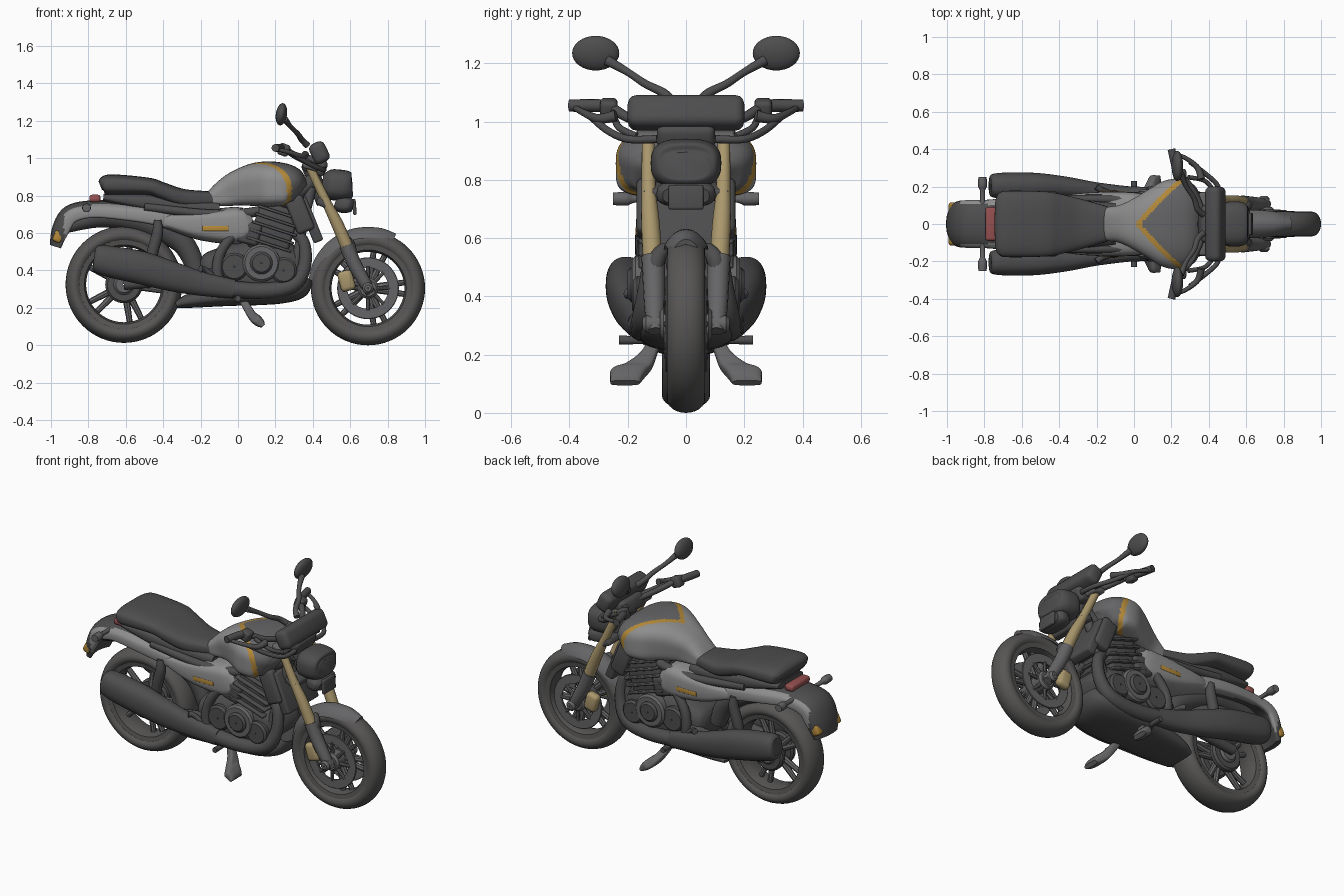
import bpy, bmesh, math
from mathutils import Vector, Matrix, Quaternion

if "Cube" in bpy.data.objects:
    bpy.data.objects.remove(bpy.data.objects["Cube"])

def material(name, rgb):
    m = bpy.data.materials.new(name)
    m.diffuse_color = (*rgb, 1)
    m.use_nodes = True
    m.node_tree.nodes["Principled BSDF"].inputs["Base Color"].default_value = m.diffuse_color
    return m

DARK = material("dark", (0.075, 0.075, 0.078))
RUBBER = material("rubber", (0.095, 0.092, 0.09))
SILVER = material("silver", (0.27, 0.27, 0.27))
STEEL = material("steel", (0.13, 0.13, 0.135))
GOLD = material("gold", (0.40, 0.31, 0.15))
AMBER = material("amber", (0.45, 0.25, 0.04))
RED = material("red", (0.3, 0.08, 0.08))

def finish(bm, name, mat, mirror=False):
    bmesh.ops.recalc_face_normals(bm, faces=bm.faces)
    me = bpy.data.meshes.new(name)
    bm.to_mesh(me)
    bm.free()
    me.materials.append(mat)
    ob = bpy.data.objects.new(name, me)
    bpy.context.collection.objects.link(ob)
    if mirror:
        ob.modifiers.new("mirror", 'MIRROR').use_axis = (False, True, False)
    return ob

def spline(pts, steps):
    out = []
    for i in range(len(pts) - 1):
        a, b, c, d = pts[max(i - 1, 0)], pts[i], pts[i + 1], pts[min(i + 2, len(pts) - 1)]
        for s in range(steps):
            t = s / steps
            out.append([0.5 * (2*q + (r-p)*t + (2*p-5*q+4*r-w)*t*t + (3*q-p-3*r+w)*t**3)
                        for p, q, r, w in zip(a, b, c, d)])
    return out + [list(pts[-1])]

def bridge(bm, rings, closed=False):
    n = len(rings[0])
    for i in range(len(rings) if closed else len(rings) - 1):
        a, b = rings[i], rings[(i + 1) % len(rings)]
        for j in range(n):
            bm.faces.new((a[j], a[(j+1) % n], b[(j+1) % n], b[j]))
    if not closed:
        bm.faces.new(rings[0])
        bm.faces.new(rings[-1])

# stations: x, z, half height, half width, y; power and low square off the upper and lower half
def loft(name, stations, mat, power=2.6, sag=0, mirror=False, steps=7, seg=40, low=None):
    pts = spline([tuple(s) + (0,) * (5 - len(s)) for s in stations], steps)
    bm, rings = bmesh.new(), []
    for i, (x, z, h, w, y) in enumerate(pts):
        p, q = pts[max(i-1, 0)], pts[min(i+1, len(pts)-1)]
        t = Vector((q[0]-p[0], q[1]-p[1])).normalized()
        ring = []
        for k in range(seg):
            c, s = math.cos(2*math.pi*k/seg), math.sin(2*math.pi*k/seg)
            e = 2 / (low if low and s < 0 else power)
            u = math.copysign(abs(c)**e, c)
            v = math.copysign(abs(s)**e, s) * h - sag*u*u
            ring.append(bm.verts.new((x - t.y*v, y + u*w, z + t.x*v)))
        rings.append(ring)
    bridge(bm, rings)
    return finish(bm, name, mat, mirror)

# points: x, y, z, radius
def tube(name, pts, mat, mirror=True, steps=6, seg=14):
    pts = spline(pts, steps)
    bm, rings, q, last = bmesh.new(), [], Quaternion(), Vector((0, 0, 1))
    for i, p in enumerate(pts):
        t = (Vector(pts[min(i+1, len(pts)-1)][:3]) - Vector(pts[max(i-1, 0)][:3])).normalized()
        q = last.rotation_difference(t) @ q
        last = t
        rings.append([bm.verts.new(Vector(p[:3]) + q @ Vector((math.cos(a)*p[3], math.sin(a)*p[3], 0)))
                      for a in (2*math.pi*k/seg for k in range(seg))])
    bridge(bm, rings)
    return finish(bm, name, mat, mirror)

def box(name, loc, size, mat, tilt=0, bevel=0.015, mirror=False):
    bm = bmesh.new()
    bmesh.ops.create_cube(bm, size=1, matrix=Matrix.Diagonal((*size, 1)))
    bmesh.ops.bevel(bm, geom=bm.edges[:], offset=bevel, segments=3, profile=0.5, affect='EDGES')
    bm.transform(Matrix.Translation(loc) @ Matrix.Rotation(math.radians(tilt), 4, 'Y'))
    return finish(bm, name, mat, mirror)

# profile: closed loop of (radius, y), turned around the y axis
def lathe(name, profile, cx, cz, mat, mirror=False, seg=64):
    bm = bmesh.new()
    rings = [[bm.verts.new((cx + r*math.cos(2*math.pi*k/seg), y, cz + r*math.sin(2*math.pi*k/seg)))
              for k in range(seg)] for r, y in profile]
    bridge(bm, rings, closed=True)
    return finish(bm, name, mat, mirror)

def disc(name, cx, cz, r, y0, y1, mat, hole=0.004):
    e = min(0.012, (y1 - y0) / 3)
    return lathe(name, [(hole, y0), (r-e, y0), (r, y0+e), (r, y1-e), (r-e, y1), (hole, y1)], cx, cz, mat, True, 40)

# Wheels
def wheel(tag, cx, cz, r, w):
    depth = 0.048
    lathe(tag + "_tyre", [(r - depth + depth*math.cos(a), w*math.sin(a)) for a in
                          (2*math.pi*k/24 for k in range(24))], cx, cz, RUBBER)
    lathe(tag + "_rim", [(r-.07, -w*.85), (r-.07, w*.85), (r-.1, w*.78), (r-.11, w*.3),
                         (r-.11, -w*.3), (r-.1, -w*.78)], cx, cz, RUBBER)
    for k in range(10):
        a = 2*math.pi*(k//2)/5 + (0.16 if k % 2 else -0.16)
        c, s = math.cos(a), math.sin(a)
        tube(tag + "_spoke", [(cx+.04*c, 0, cz+.04*s, .02), (cx+(r-.1)*c, 0, cz+(r-.1)*s, .015)], STEEL, False, 1, 8)
    disc(tag + "_hub", cx, cz, .055, 0, .09, STEEL)

FX, RX = 0.695, -0.61
wheel("front", FX, .305, .305, .066)
wheel("rear", RX, .325, .312, .083)
disc("front_brake_disc", FX, .305, .165, .06, .07, STEEL, .11)
for k in range(8):
    a = 2*math.pi*k/8
    tube("disc_carrier", [(FX+.04*math.cos(a), .066, .305+.04*math.sin(a), .012),
                          (FX+.12*math.cos(a), .066, .305+.12*math.sin(a), .009)], STEEL, True, 1, 8)
disc("rear_drum", RX, .325, .1, .03, .075, DARK)

# Fork, axle and brake calipers
tube("fork_upper", [(.375, .13, .97, .022), (.47, .128, .77, .025), (.53, .122, .65, .032), (.595, .113, .5, .034)], GOLD)
tube("fork_lower", [(.58, .113, .535, .04), (.62, .11, .44, .038), (.67, .108, .35, .034), (.71, .105, .28, .026)], STEEL)
disc("front_axle", FX, .305, .03, .05, .15, STEEL)
box("brake_caliper", (.58, .09, .345), (.08, .055, .11), GOLD, -15, .022, True)
box("lower_clamp", (.46, 0, .76), (.08, .3, .045), DARK, 25)
box("upper_clamp", (.39, 0, .955), (.09, .34, .035), STEEL, 15)
tube("steering_stem", [(.375, 0, .97, .04), (.46, 0, .76, .04)], DARK, False, 1)

# Mudguards
arc = [math.radians(a) for a in (178, 155, 130, 105, 80, 62)]
loft("front_mudguard", [(FX + .312*math.cos(a), .312 + .312*math.sin(a), .01, w)
     for a, w in zip(arc, (.04, .055, .07, .075, .068, .05))], STEEL, 3, .048)
tube("mudguard_bracket", [(.58, .07, .57, .02), (.6, .1, .53, .03), (.61, .11, .47, .025)], DARK)
guard = loft("rear_mudguard", [(-.985, .53, .022, .1), (-.955, .62, .04, .122), (-.9, .705, .043, .128),
     (-.78, .735, .04, .13), (-.6, .725, .045, .148), (-.42, .70, .05, .15), (-.28, .66, .05, .13)], SILVER, 4, .028)
guard.data.materials.append(DARK)
for f in guard.data.polygons:
    if abs(f.center.y) < .105 or f.center.x < -.93:
        f.material_index = 1
tube("inner_mudguard", [(-.92, 0, .63, .03), (-.72, 0, .69, .06), (-.5, 0, .66, .07), (-.3, 0, .55, .06), (-.22, 0, .4, .05)], DARK, False)
box("tail_lamp", (-.765, 0, .785), (.06, .18, .04), RED)
box("tail_reflector", (-.96, .088, .582), (.05, .055, .065), AMBER, 25, .015, True)
tube("rear_indicator", [(-.81, .1, .735, .012), (-.81, .18, .735, .014), (-.81, .2, .735, .024), (-.81, .25, .735, .022)], STEEL, steps=2)

# Seat
loft("seat", [(-.735, .85, .02, .13), (-.715, .856, .05, .17), (-.65, .857, .056, .178), (-.48, .848, .048, .174),
     (-.41, .825, .048, .164), (-.3, .787, .05, .138), (-.18, .78, .045, .105), (-.1, .78, .04, .08)], DARK, 3)
loft("seat_base", [(-.72, .79, .02, .12), (-.5, .765, .05, .14), (-.3, .735, .05, .13), (-.1, .72, .05, .11)], DARK, 3)

# Fuel tank with gold stripe painted by face position
tank = loft("fuel_tank", [(-.165, .775, .03, .075), (-.14, .785, .045, .09), (-.07, .815, .075, .102), (0, .84, .096, .135),
     (.08, .857, .114, .185), (.15, .862, .121, .227), (.22, .86, .118, .241), (.28, .85, .107, .232),
     (.325, .83, .075, .19), (.34, .82, .04, .13)], SILVER, 2.8, steps=16, seg=128, low=5)
tank.data.materials.append(AMBER)
tank.data.materials.append(STEEL)
for f in tank.data.polygons:
    x, y, z = f.center
    d = x - .02 - .93*abs(y) - .3*(.97 - z)
    f.material_index = 0 if d < -.02 else 1 if d < .018 else 2

# Side panels and frame
loft("side_panel", [(-.46, .67, .02, .12), (-.36, .66, .045, .155), (-.2, .642, .08, .17), (-.02, .64, .1, .17),
     (.05, .655, .085, .16), (.08, .67, .05, .14)], SILVER, 4)
box("panel_badge_patch", (-.12, .168, .625), (.14, .01, .028), AMBER, 0, .004, True)
tube("frame_spine", [(.4, .04, .88, .04), (.2, .09, .74, .03), (-.1, .13, .7, .025), (-.5, .13, .74, .022)], DARK)
tube("frame_down_tube", [(.39, .05, .84, .03), (.35, .09, .65, .025), (.3, .12, .4, .025)], DARK)
tube("frame_rear_tube", [(-.02, .14, .6, .025), (-.1, .15, .48, .028), (-.1, .15, .34, .03), (0, .13, .25, .025)], DARK)
tube("swingarm", [(-.08, .13, .39, .035), (-.35, .125, .35, .03), (RX, .12, .325, .03)], DARK)
tube("shock_absorber", [(-.43, .145, .67, .02), (-.43, .145, .6, .03), (-.46, .14, .48, .03), (-.47, .13, .36, .02)], DARK)

# Engine
loft("crankcase", [(-.2, .4, .06, .1), (-.16, .4, .1, .14), (0, .4, .15, .15), (.18, .41, .16, .16), (.28, .4, .13, .15), (.34, .37, .07, .1)], DARK, 3)
loft("belly_pan", [(-.33, .215, .018, .1), (-.25, .24, .04, .13), (-.05, .27, .06, .155), (.12, .28, .065, .165),
     (.24, .29, .065, .165), (.32, .32, .07, .15), (.36, .37, .045, .1)], DARK, 2.6)
box("cylinder_block", (.19, 0, .62), (.22, .28, .26), DARK, 18, .02)
for k in range(5):
    box("cooling_fin", (.165 + .015*k, 0, .54 + .042*k), (.25, .325, .015), DARK, 18, .005)
disc("clutch_cover", .125, .44, .1, .1, .185, STEEL)
disc("clutch_cap", .125, .44, .06, .15, .2, DARK)
disc("generator_cover", .245, .4, .07, .1, .18, DARK)
disc("sprocket_cover", -.02, .42, .075, .1, .17, DARK)
box("radiator", (.385, 0, .67), (.055, .3, .25), DARK, -22, .012)
box("radiator_shroud", (.33, .14, .7), (.1, .06, .2), DARK, -22, .02, True)
box("intake_body", (.06, .12, .6), (.12, .08, .12), DARK, 15, .02, True)

# Exhausts
tube("exhaust_header", [(.28, .09, .62, .03), (.35, .11, .55, .033), (.355, .13, .42, .036), (.29, .145, .32, .042),
     (.12, .15, .29, .045), (-.1, .16, .31, .045)], DARK)
loft("silencer", [(-.77, .468, .045, .04, .205), (-.755, .465, .072, .062, .205), (-.68, .447, .084, .07, .205), (-.52, .415, .088, .068, .205),
     (-.36, .37, .08, .058, .195), (-.2, .33, .065, .048, .175), (-.02, .3, .05, .04, .16)], DARK, 2.3, mirror=True)

# Foot controls and stands
tube("foot_peg", [(0, .08, .25, .014), (0, .15, .25, .014), (0, .23, .25, .016)], DARK, steps=2)
loft("stand_foot", [(.015, .26, .02, .02, .1), (.05, .2, .022, .03, .13), (.075, .16, .024, .05, .165),
     (.095, .14, .028, .062, .195), (.12, .118, .024, .055, .205), (.135, .103, .012, .05, .21)], STEEL, 3.5, mirror=True)
tube("foot_lever", [(-.1, .16, .34, .015), (-.17, .18, .4, .015), (-.2, .2, .41, .018)], DARK)

# Headlight, horn and instruments
loft("headlight", [(.45, .865, .05, .07), (.49, .86, .08, .115), (.56, .855, .082, .12), (.6, .85, .072, .105), (.612, .85, .045, .08)], DARK, 2.8)
loft("horn", [(.52, .765, .03, .07), (.55, .755, .045, .095), (.59, .75, .042, .1), (.615, .745, .03, .08)], DARK, 3)
box("number_bracket", (.622, 0, .74), (.02, .12, .085), DARK, -5, .008)
box("instrument_screen", (.435, 0, 1.03), (.09, .4, .115), DARK, -25, .03)
box("instrument_base", (.41, 0, .96), (.13, .2, .09), DARK, 20, .025)

# Handlebar, levers and mirrors
tube("handlebar", [(.2, .4, 1.055, .021), (.225, .3, 1.055, .022), (.25, .26, 1.05, .018), (.31, .19, 1.01, .017), (.36, .08, .985, .017), (.37, 0, .985, .017)], DARK)
box("switch_housing", (.245, .265, 1.045), (.06, .06, .065), DARK, 20, .015, True)
tube("hand_lever", [(.2, .385, 1.05, .01), (.28, .35, 1.03, .012), (.34, .3, 1.01, .016), (.36, .24, 1.02, .02)], DARK)
tube("cable", [(.3, .33, 1.02, .012), (.38, .27, .97, .013), (.45, .2, .94, .013), (.46, .1, .94, .014)], DARK)
tube("cable_link", [(.29, .25, 1.03, .012), (.38, .23, .98, .012), (.43, .17, .95, .012)], DARK)
tube("mirror_stalk", [(.37, .05, 1.07, .018), (.34, .08, 1.1, .016), (.32, .14, 1.13, .014), (.28, .2, 1.17, .013), (.25, .27, 1.21, .018)], DARK)
bm = bmesh.new()
bmesh.ops.create_uvsphere(bm, u_segments=32, v_segments=16, radius=1,
    matrix=Matrix.Translation((.232, .31, 1.235)) @ Matrix.Rotation(.15, 4, 'Y') @ Matrix.Diagonal((.03, .081, .06, 1)))
finish(bm, "mirror_head", DARK, True)

for ob in bpy.context.collection.objects:
    ob.select_set(True)
    bpy.context.view_layer.objects.active = ob
bpy.ops.object.shade_smooth_by_angle(angle=math.radians(40))
